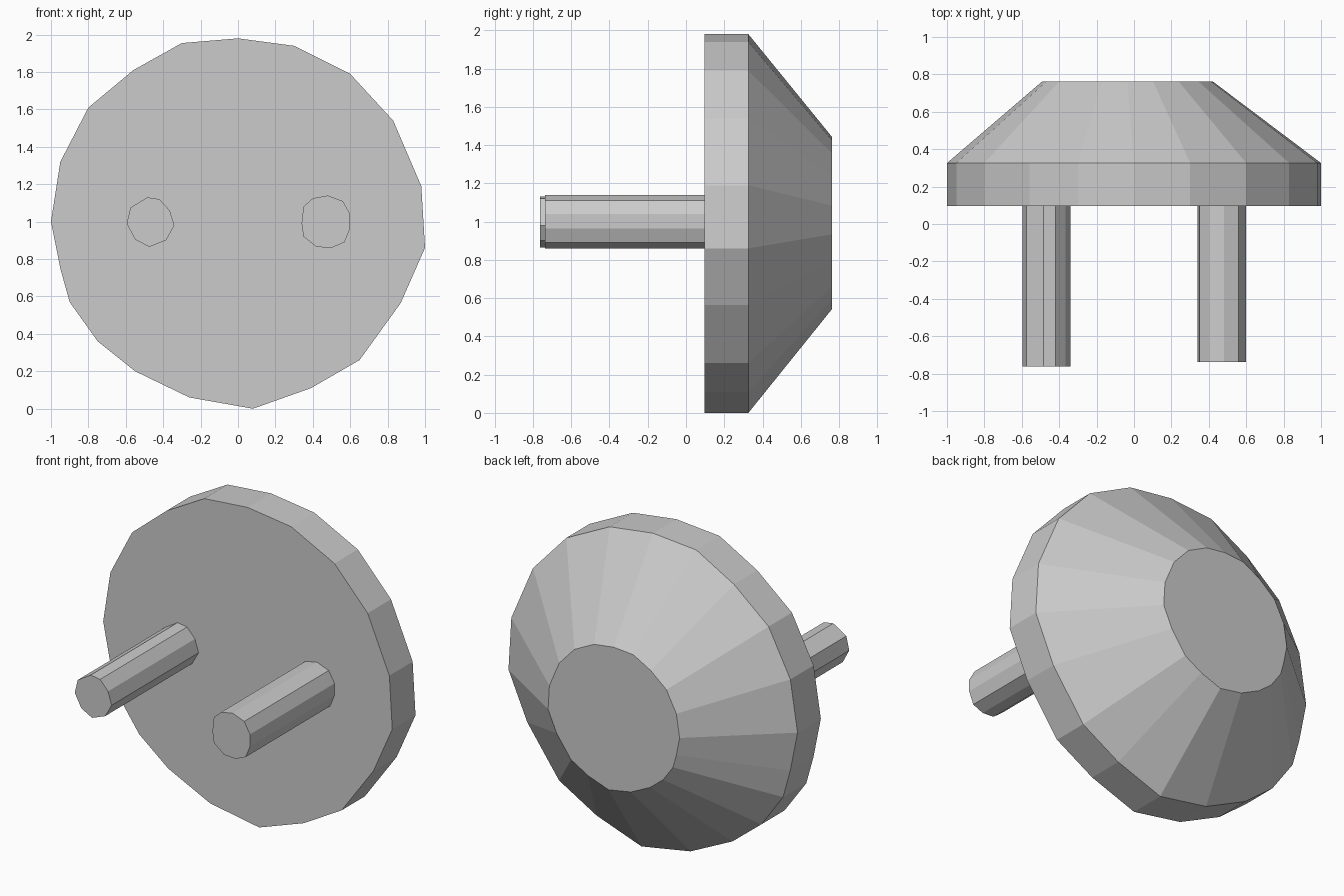
import bpy, bmesh

if "Cube" in bpy.data.objects:
    bpy.data.objects.remove(bpy.data.objects["Cube"])


def loft(name, outline, sections):
    """Flat-faced solid along y; sections = (y, scale, x shift) of an (x, z) outline."""
    cx, cz = 0.0, 0.995
    bm = bmesh.new()
    rings = []
    for y, s, dx in sections:
        rings.append([bm.verts.new((cx + (x - cx) * s + dx, y, cz + (z - cz) * s))
                      for x, z in outline])
    n = len(outline)
    for a, b in zip(rings, rings[1:]):
        for i in range(n):
            j = (i + 1) % n
            bm.faces.new((a[i], a[j], b[j], b[i]))
    bm.faces.new(rings[0])
    bm.faces.new(rings[-1])
    bmesh.ops.recalc_face_normals(bm, faces=bm.faces)
    mesh = bpy.data.meshes.new(name)
    bm.to_mesh(mesh)
    bm.free()
    obj = bpy.data.objects.new(name, mesh)
    bpy.context.collection.objects.link(obj)
    return obj


# Plug body: irregular disc with a tapered back
body = [(-1, 1), (-.95, 1.32), (-.80, 1.61), (-.56, 1.81), (-.30, 1.955),
        (0, 1.98), (.30, 1.94), (.60, 1.79), (.83, 1.54), (.98, 1.19),
        (1, .86), (.87, .565), (.65, .26), (.39, .11), (.08, .0),
        (-.26, .06), (-.55, .20), (-.75, .36), (-.90, .57), (-.95, .75)]
loft("plug_body", body, [(.096, 1, 0), (.326, 1, 0), (.763, .455, -.035)])

# Two hand-cut round pins
left = [(-.575, 1.075), (-.485, 1.13), (-.42, 1.12), (-.365, 1.06), (-.34, .98),
        (-.385, .90), (-.475, .865), (-.55, .905), (-.595, .99)]
right = [(.35, 1.08), (.40, 1.125), (.48, 1.14), (.56, 1.11), (.60, 1.04),
         (.60, .965), (.57, .89), (.50, .86), (.42, .865), (.35, .92), (.34, .99)]
loft("left_pin", left, [(-.763, 1, 0), (.10, 1, 0)])
loft("right_pin", right, [(-.738, 1, 0), (.10, 1, 0)])
